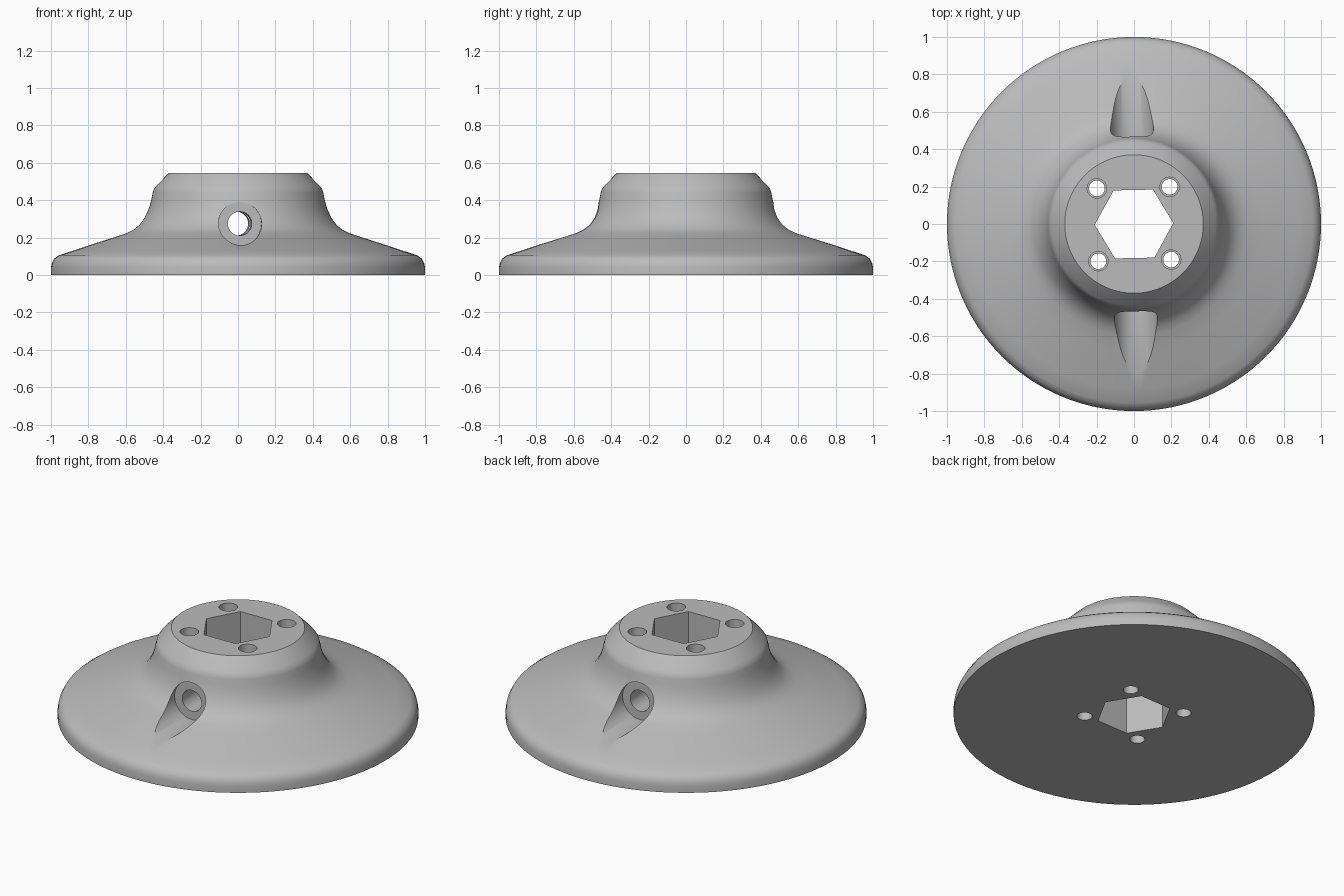
import bpy
import bmesh
from math import pi, radians, cos, sin
from mathutils import Matrix, Vector

default = bpy.data.objects.get("Cube")
if default:
    bpy.data.objects.remove(default, do_unlink=True)

TWIST = radians(1.2)  # all cuts share a slight turn about the axis


def new_object(name, bm):
    mesh = bpy.data.meshes.new(name)
    bm.to_mesh(mesh)
    bm.free()
    obj = bpy.data.objects.new(name, mesh)
    bpy.context.collection.objects.link(obj)
    return obj


def lathe(name, profile, segments):
    bm = bmesh.new()
    verts = [bm.verts.new((r, 0, z)) for r, z in profile]
    edges = [bm.edges.new(pair) for pair in zip(verts, verts[1:])]
    bmesh.ops.spin(bm, geom=verts + edges, axis=(0, 0, 1), cent=(0, 0, 0),
                   angle=2 * pi, steps=segments, use_merge=True)
    bmesh.ops.remove_doubles(bm, verts=bm.verts, dist=1e-5)
    # close the flat top and underside
    bmesh.ops.holes_fill(bm, edges=[e for e in bm.edges if e.is_boundary], sides=0)
    bmesh.ops.recalc_face_normals(bm, faces=bm.faces)
    return new_object(name, bm)


def cut(target, name, radius, start, end, sides=48):
    """Subtract a prism running from start to end."""
    start, end = Vector(start), Vector(end)
    axis = end - start
    turn = Matrix.Rotation(TWIST, 4, 'Z')
    place = Matrix.Translation((start + end) / 2) @ axis.to_track_quat('Z', 'Y').to_matrix().to_4x4()
    bm = bmesh.new()
    bmesh.ops.create_cone(bm, cap_ends=True, segments=sides, radius1=radius,
                          radius2=radius, depth=axis.length, matrix=turn @ place)
    if sides == 6:  # corners of the socket point along x
        bmesh.ops.rotate(bm, verts=bm.verts, matrix=Matrix.Rotation(pi / 6, 3, 'Z'))
    cutter = new_object(name, bm)
    cutter.hide_render = True
    mod = target.modifiers.new(name, 'BOOLEAN')
    mod.operation = 'DIFFERENCE'
    mod.solver = 'EXACT'
    mod.object = cutter
    bpy.context.view_layer.objects.active = target
    bpy.ops.object.modifier_apply(modifier=mod.name)
    bpy.data.objects.remove(cutter, do_unlink=True)


# Flared hub body: rounded rim, sloped skirt, curved neck, bevelled collar
rim = [(1, 0), (1, .04), (.995, .065), (.982, .089), (.957, .106)]
skirt = [(.88, .131), (.78, .164), (.68, .196), (.60, .222)]
neck = [(.56, .241), (.525, .27), (.497, .31), (.477, .355), (.464, .40)]
collar = [(.456, .44), (.451, .457), (.438, .476), (.37, .545)]
hub = lathe("flared_hub", rim + skirt + neck + collar, 128)

# Hexagonal socket
cut(hub, "hex_socket", .21, (0, 0, -.1), (0, 0, .7), 6)

# Four bolt holes, wider at the top
for i in range(4):
    a = pi / 4 + i * pi / 2
    x, y = .275 * cos(a), .275 * sin(a)
    cut(hub, "bolt_hole", .042, (x, y, -.1), (x, y, .7), 32)
    cut(hub, "bolt_recess", .052, (x, y, .12), (x, y, .7), 32)

# Cross hole with a flat-bottomed recess at the front and back
cut(hub, "cross_hole", .064, (0, -1.2, .275), (0, 1.2, .275))
for side in (-1, 1):
    cut(hub, "screw_recess", .115, (0, side * .46, .275), (0, side * 1.2, .275), 64)

# Material and shading
grey = bpy.data.materials.new("plain_grey")
grey.use_nodes = True
colour = (.5, .5, .5, 1)
grey.diffuse_color = colour
grey.node_tree.nodes["Principled BSDF"].inputs["Base Color"].default_value = colour
hub.data.materials.clear()
hub.data.materials.append(grey)
bpy.ops.object.select_all(action='DESELECT')
hub.select_set(True)
bpy.context.view_layer.objects.active = hub
bpy.ops.object.shade_smooth_by_angle(angle=radians(30))
